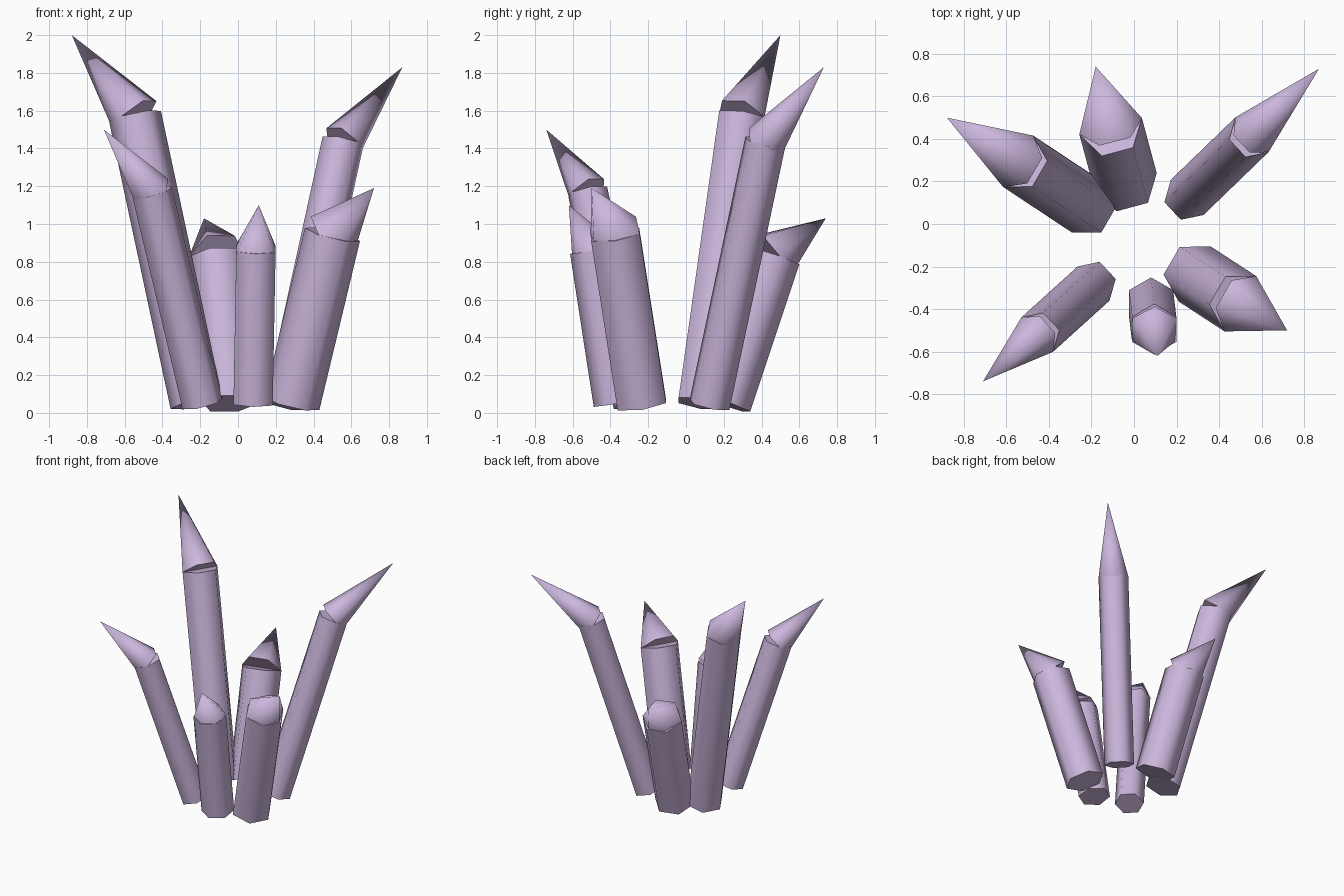
import bpy
from math import radians
from mathutils import Vector, Matrix

cube = bpy.data.objects.get("Cube")
if cube:
    bpy.data.objects.remove(cube)

lilac = bpy.data.materials.new("pale_lilac")
lilac.use_nodes = True
colour = (0.60, 0.47, 0.72, 1)
lilac.diffuse_color = colour
for node in lilac.node_tree.nodes:
    if node.type == "BSDF_PRINCIPLED":
        node.inputs["Base Color"].default_value = colour


def hex_spike(name, start, end, radius, end_radius, turn):
    """Six-sided prism or pyramid running from start to end."""
    start, end = Vector(start), Vector(end)
    axis = end - start
    bpy.ops.mesh.primitive_cone_add(vertices=6, radius1=radius, radius2=end_radius,
                                    depth=axis.length)
    obj = bpy.context.object
    obj.name = name
    # The primitive has its first corner on +y, so turn it onto +x first
    spin = Matrix.Rotation(radians(turn - 90), 4, "Z")
    lean = Vector((0, 0, 1)).rotation_difference(axis).to_matrix().to_4x4()
    obj.data.transform(Matrix.Translation((start + end) / 2) @ lean @ spin)
    obj.data.materials.append(lilac)
    # Soft sides, crisp end caps
    bpy.ops.object.shade_smooth_by_angle(angle=radians(70))


# name, base centre, shaft top centre, apex, radius, corner angle
crystals = [
    ("back_right_tall", (-0.22, 0.08, 0.05), (-0.545, 0.295, 1.57), (-0.88, 0.50, 2.0), 0.14, 0),
    ("back_left_tall", (0.25, 0.125, 0.045), (0.555, 0.42, 1.435), (0.87, 0.73, 1.83), 0.113, 13),
    ("front_right_slim", (-0.19, -0.28, 0.05), (-0.455, -0.52, 1.17), (-0.71, -0.74, 1.5), 0.11, 13),
    ("front_left_thick", (0.285, -0.235, 0.05), (0.50, -0.375, 0.945), (0.72, -0.50, 1.19), 0.15, 0),
    ("front_short", (0.08, -0.37, 0.05), (0.095, -0.495, 0.86), (0.11, -0.62, 1.10), 0.12, 90),
    ("back_short", (-0.04, 0.20, 0.05), (-0.11, 0.46, 0.83), (-0.18, 0.74, 1.03), 0.152, 15),
]

for name, base, top, apex, radius, turn in crystals:
    hex_spike(name + "_crystal_shaft", base, top, radius, radius, turn)
    hex_spike(name + "_crystal_tip", top, apex, radius, 0, turn)
